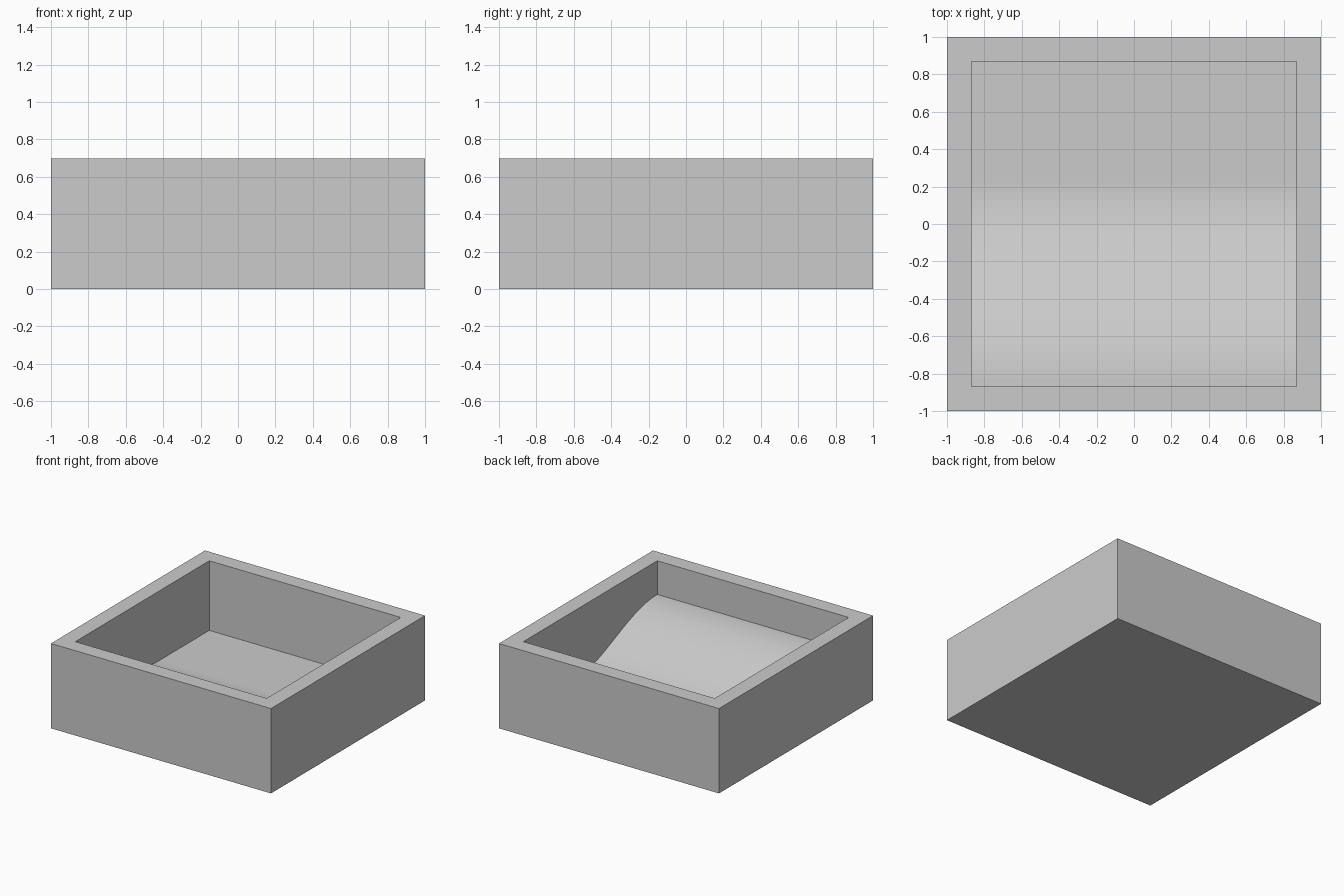
import bpy, bmesh, math

if "Cube" in bpy.data.objects:
    bpy.data.objects.remove(bpy.data.objects["Cube"])

HALF, INNER, TOP, BASE = 1.0, 0.87, 0.697, 0.005
LOW, HIGH = 0.125, 0.42          # floor heights at the back and the front
CREST, FOOT = -0.87, 0.22        # where the slope starts and ends along y


def make_object(name, bm):
    bmesh.ops.recalc_face_normals(bm, faces=bm.faces)
    mesh = bpy.data.meshes.new(name)
    bm.to_mesh(mesh)
    bm.free()
    obj = bpy.data.objects.new(name, mesh)
    bpy.context.collection.objects.link(obj)
    return obj


def square(bm, h, z):
    return [bm.verts.new((sx * h, sy * h, z))
            for sx, sy in ((-1, -1), (1, -1), (1, 1), (-1, 1))]


# Square wall frame, open at the top
bm = bmesh.new()
rings = [square(bm, HALF, 0), square(bm, HALF, TOP),
         square(bm, INNER, TOP), square(bm, INNER, 0)]
for k in range(4):
    a, b = rings[k], rings[(k + 1) % 4]
    for i in range(4):
        j = (i + 1) % 4
        bm.faces.new((a[i], a[j], b[j], b[i]))
make_object("wall_frame", bm)

# Bottom closing plate inside the frame
bm = bmesh.new()
lower, upper = square(bm, INNER, 0), square(bm, INNER, BASE)
bm.faces.new(lower)
bm.faces.new(upper)
for i in range(4):
    j = (i + 1) % 4
    bm.faces.new((lower[i], lower[j], upper[j], upper[i]))
make_object("bottom_plate", bm)

# Floor with an S-shaped slope, extruded across x
steps = 24
profile = [(-INNER, BASE)]
for i in range(steps + 1):
    t = i / steps
    z = LOW + (HIGH - LOW) * (1 + math.cos(math.pi * t)) / 2
    profile.append((CREST + (FOOT - CREST) * t, z))
profile += [(INNER, LOW), (INNER, BASE)]

bm = bmesh.new()
face = bm.faces.new([bm.verts.new((-INNER, y, z)) for y, z in profile])
ext = bmesh.ops.extrude_face_region(bm, geom=[face], use_keep_orig=True)
moved = [v for v in ext["geom"] if isinstance(v, bmesh.types.BMVert)]
bmesh.ops.translate(bm, verts=moved, vec=(2 * INNER, 0, 0))
make_object("sloped_floor", bm)
